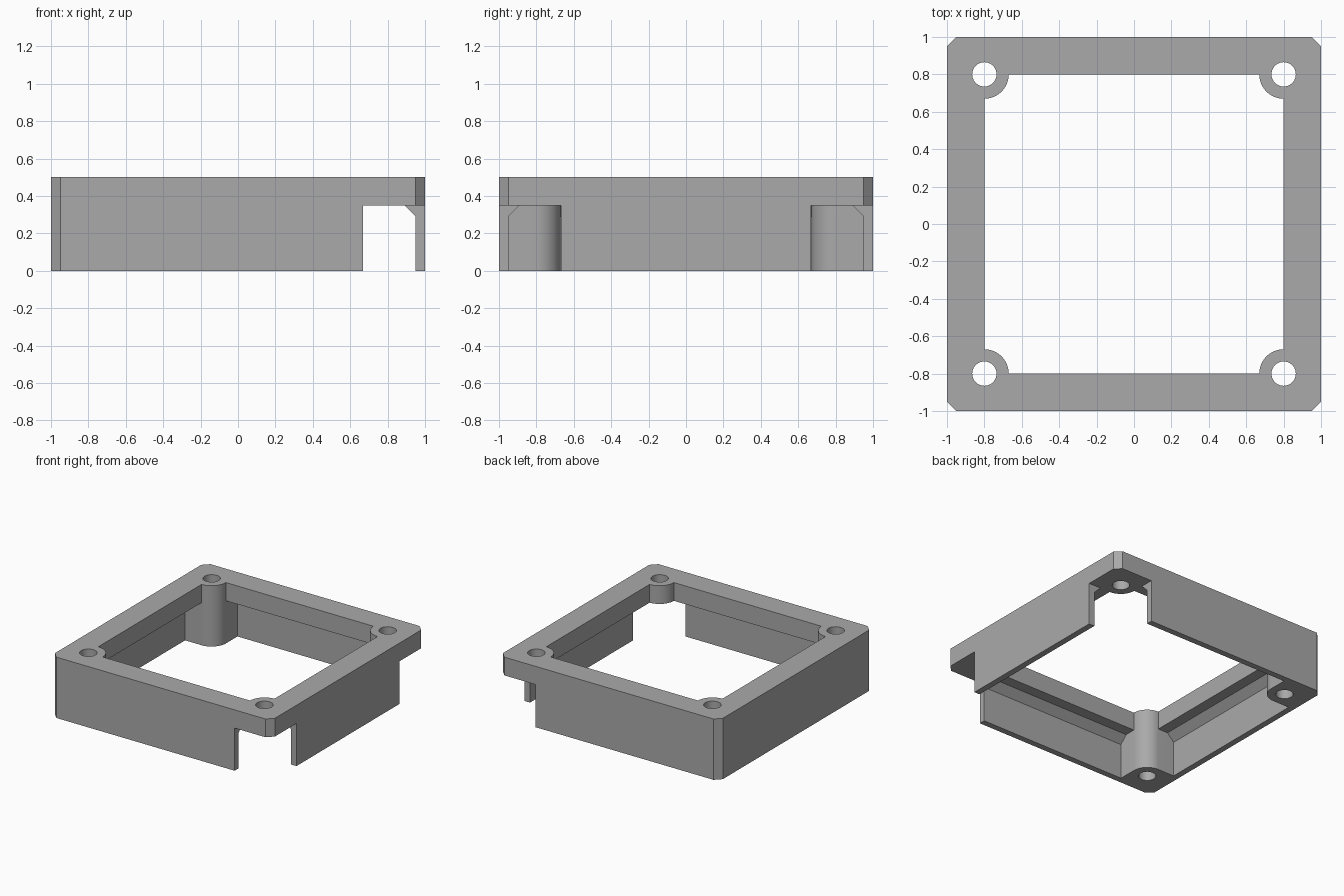
import bpy
import bmesh
import math

if "Cube" in bpy.data.objects:
    bpy.data.objects.remove(bpy.data.objects["Cube"])

HEIGHT, LEDGE = 0.5, 0.35        # overall height, underside of the top flange
BOSS, BOSS_R = 0.8, 0.13         # screw boss centre and radius
HOLE_R, CHAMFER = 0.065, 0.05
ARC_STEPS = 16

grey = bpy.data.materials.new("plain grey")
grey.use_nodes = True
grey.diffuse_color = (0.4, 0.4, 0.4, 1)
grey.node_tree.nodes["Principled BSDF"].inputs["Base Color"].default_value = (0.4, 0.4, 0.4, 1)


def four_corners(corner):
    """Repeat a corner's points around the square, a quarter turn each time."""
    points = []
    for _ in range(4):
        points += corner
        corner = [(-y, x) for x, y in corner]
    return points


def cavity_outline(half):
    """Square opening whose corners are taken up by round bosses."""
    inner = BOSS - BOSS_R
    arc = [math.radians(270 - 90 * i / ARC_STEPS) for i in range(ARC_STEPS + 1)]
    corner = [(BOSS + BOSS_R * math.cos(a), BOSS + BOSS_R * math.sin(a)) for a in arc]
    return four_corners([(half, inner)] + corner + [(inner, half)])


def loft(name, layers):
    """Closed solid through a stack of (outline, z) rings."""
    bm = bmesh.new()
    rings = [[bm.verts.new((x, y, z)) for x, y in outline] for outline, z in layers]
    for low, high in zip(rings, rings[1:]):
        for i in range(len(low)):
            j = (i + 1) % len(low)
            bm.faces.new((low[i], low[j], high[j], high[i]))
    bm.faces.new(list(reversed(rings[0])))
    bm.faces.new(rings[-1])
    bmesh.ops.remove_doubles(bm, verts=bm.verts, dist=1e-5)
    bmesh.ops.recalc_face_normals(bm, faces=bm.faces)
    mesh = bpy.data.meshes.new(name)
    bm.to_mesh(mesh)
    bm.free()
    mesh.materials.append(grey)
    obj = bpy.data.objects.new(name, mesh)
    bpy.context.collection.objects.link(obj)
    return obj


def cut(target, cutter):
    cutter.hide_render = True
    bpy.context.view_layer.objects.active = target
    mod = target.modifiers.new("cut", 'BOOLEAN')
    mod.operation = 'DIFFERENCE'
    mod.solver = 'EXACT'
    mod.object = cutter
    bpy.ops.object.modifier_apply(modifier=mod.name)
    bpy.data.objects.remove(cutter)


# Outer block with chamfered upright corners
block = four_corners([(1, 1 - CHAMFER), (1 - CHAMFER, 1)])
frame = loft("square_frame", [(block, 0), (block, HEIGHT)])

# Hollow: thin skirt, sloped fillet, flat ledge, narrower top opening
wide, slope, narrow = (cavity_outline(h) for h in (0.95, 0.89, 0.8))
cut(frame, loft("cavity_cutter", [(wide, -0.1), (wide, 0.29), (slope, LEDGE),
                                  (narrow, LEDGE), (narrow, HEIGHT + 0.1)]))

# Corner notches on the +x side, below the flange
for side in (-1, 1):
    a, b = sorted((side * 0.669, side * 1.1))
    square = [(0.669, a), (1.1, a), (1.1, b), (0.669, b)]
    cut(frame, loft("notch_cutter", [(square, -0.1), (square, LEDGE)]))

# Screw holes through every corner
for x in (-BOSS, BOSS):
    for y in (-BOSS, BOSS):
        circle = [(x + HOLE_R * math.cos(t * math.tau / 48),
                   y + HOLE_R * math.sin(t * math.tau / 48)) for t in range(48)]
        cut(frame, loft("hole_cutter", [(circle, -0.1), (circle, HEIGHT + 0.1)]))

bpy.ops.object.select_all(action='DESELECT')
frame.select_set(True)
bpy.context.view_layer.objects.active = frame
bpy.ops.object.shade_smooth_by_angle(angle=math.radians(30))
